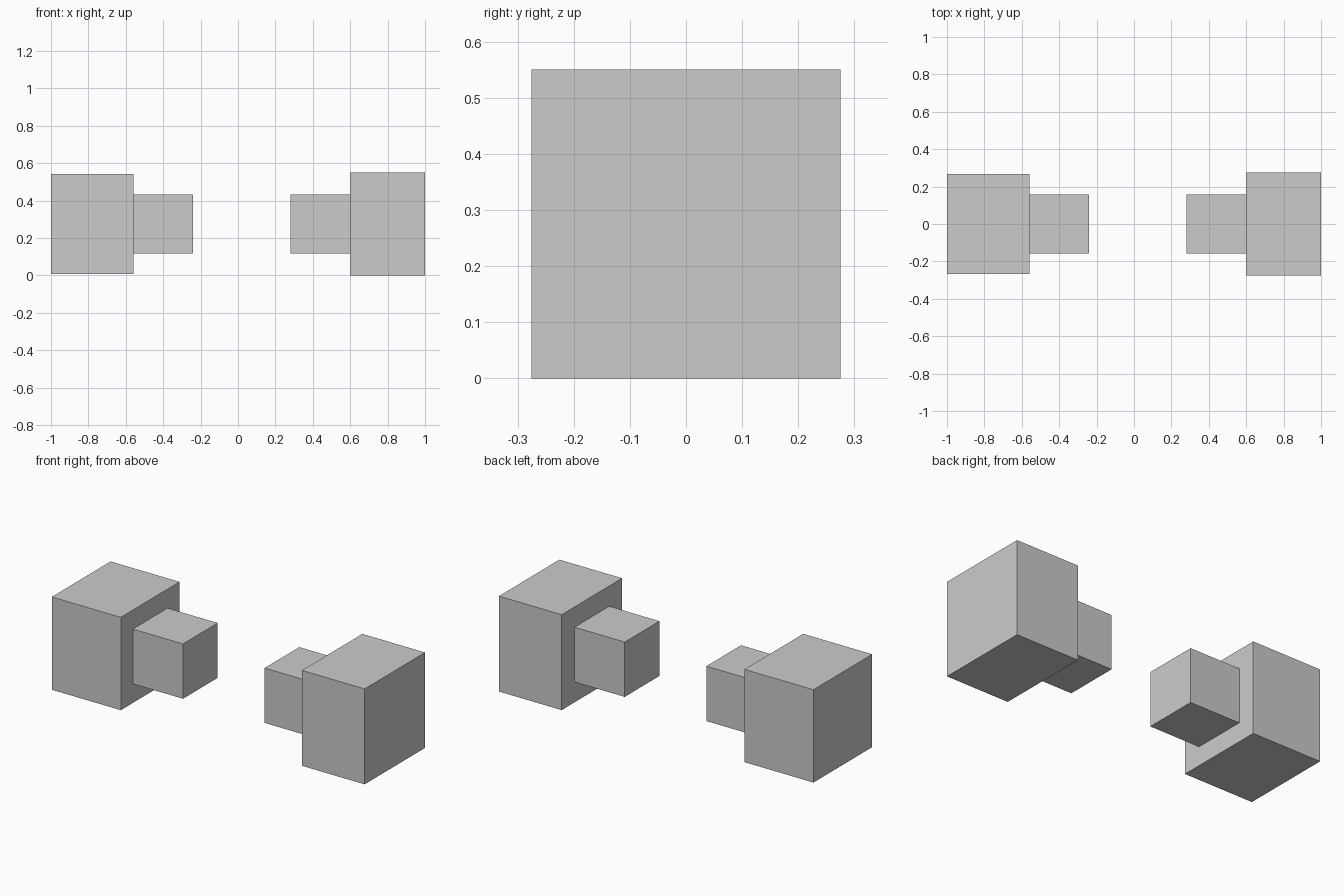
import bpy

if "Cube" in bpy.data.objects:
    bpy.data.objects.remove(bpy.data.objects["Cube"])

AXIS_Z = 0.275  # shared centre height of all blocks


def block(name, x0, x1, side):
    """Square-section block running along x, centred on the shared axis."""
    bpy.ops.mesh.primitive_cube_add(size=1, location=((x0 + x1) / 2, 0, AXIS_Z))
    ob = bpy.context.object
    ob.name = name
    ob.scale = (x1 - x0, side, side)
    bpy.ops.object.transform_apply(location=False, rotation=False, scale=True)
    return ob


# Left pair: large block with a smaller one facing the middle
block("left_large_block", -1.0, -0.56, 0.535)
block("left_small_block", -0.56, -0.24, 0.316)

# Right pair: slightly thinner and taller large block
block("right_large_block", 0.60, 1.0, 0.55)
block("right_small_block", 0.28, 0.60, 0.316)
